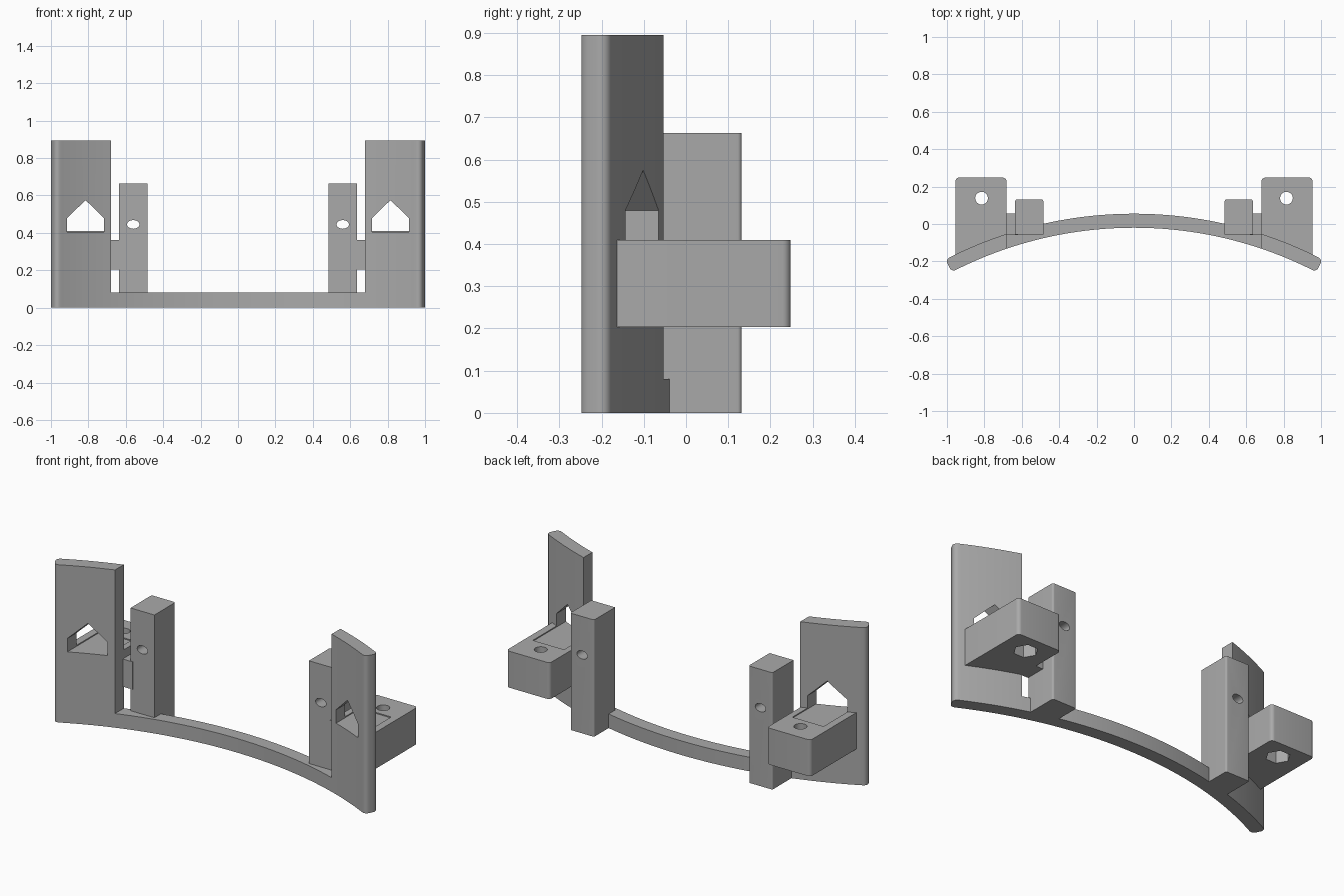
import bpy, bmesh, math
from mathutils import Matrix

if "Cube" in bpy.data.objects:
    bpy.data.objects.remove(bpy.data.objects["Cube"])

R_OUT, R_IN, CY = 2.2, 2.125, -2.145   # curved bar radii and centre on the y axis

grey = bpy.data.materials.new("grey plastic")
grey.diffuse_color = (0.4, 0.4, 0.4, 1)
grey.use_nodes = True
grey.node_tree.nodes["Principled BSDF"].inputs["Base Color"].default_value = grey.diffuse_color


def arc(r, x0, x1, n=24):
    """Points on a circle around (0, CY) from x0 to x1."""
    a0, a1 = math.asin(x0 / r), math.asin(x1 / r)
    return [(r * math.sin(a0 + (a1 - a0) * i / n),
             CY + r * math.cos(a0 + (a1 - a0) * i / n)) for i in range(n + 1)]


def fillet(cx, cy, r, a0, a1, n=6):
    """Rounded corner points, angles in radians."""
    return [(cx + r * math.cos(a0 + (a1 - a0) * i / n),
             cy + r * math.sin(a0 + (a1 - a0) * i / n)) for i in range(n + 1)]


def prism(name, pts, lo, hi, along_y=False):
    """Extrude a closed outline along z, or an (x, z) outline along y."""
    bm = bmesh.new()
    face = bm.faces.new([bm.verts.new((p[0], p[1], lo)) for p in pts])
    top = bmesh.ops.extrude_face_region(bm, geom=[face])["geom"]
    bmesh.ops.translate(bm, vec=(0, 0, hi - lo),
                        verts=[v for v in top if isinstance(v, bmesh.types.BMVert)])
    if along_y:
        bmesh.ops.transform(bm, matrix=Matrix(((1, 0, 0, 0), (0, 0, 1, 0),
                                               (0, 1, 0, 0), (0, 0, 0, 1))), verts=bm.verts)
    bmesh.ops.recalc_face_normals(bm, faces=bm.faces)
    me = bpy.data.meshes.new(name)
    bm.to_mesh(me)
    bm.free()
    me.materials.append(grey)
    ob = bpy.data.objects.new(name, me)
    bpy.context.collection.objects.link(ob)
    return ob


def finish(ob, cutters=(), mirror=True):
    """Cut the holes, mirror to the other side, and smooth the curved faces."""
    for c in cutters:
        m = ob.modifiers.new("cut", 'BOOLEAN')
        m.operation, m.solver, m.object = 'DIFFERENCE', 'EXACT', c
    if mirror:
        m = ob.modifiers.new("mirror", 'MIRROR')
        m.use_mirror_merge = False
    bpy.ops.object.select_all(action='DESELECT')
    ob.select_set(True)
    bpy.context.view_layer.objects.active = ob
    bpy.ops.object.convert(target='MESH')
    bpy.ops.object.shade_smooth_by_angle(angle=math.radians(30))


def ellipse(cx, cy, rx, ry, n, phase=0):
    return [(cx + rx * math.cos(phase + math.tau * i / n),
             cy + ry * math.sin(phase + math.tau * i / n)) for i in range(n)]


def back_rounded(x0, x1, y1, r):
    """Back edge from x1 to x0 with rounded corners."""
    return (fillet(x1 - r, y1 - r, r, 0, math.pi / 2)
            + fillet(x0 + r, y1 - r, r, math.pi / 2, math.pi))


# Cutters: house-shaped window with a shallow recess, bolt hole, nut pocket, post hole
window = prism("window_cutter", [(0.717, 0.404), (0.913, 0.404), (0.913, 0.48),
                                 (0.815, 0.575), (0.717, 0.48)], -0.4, 0.07, True)
bolt = prism("bolt_cutter", ellipse(0.815, 0.138, 0.034, 0.034, 32), 0.1, 0.6)
nut = prism("nut_cutter", ellipse(0.815, 0.138, 0.063, 0.063, 6), 0.1, 0.28)
slot = prism("post_hole_cutter", ellipse(0.56, 0.445, 0.033, 0.023, 32), -0.3, 0.4, True)

# Curved bar along the bottom
bar = prism("curved_bar", arc(R_IN, -0.68, 0.68, 64) + arc(R_OUT, 0.68, -0.68, 64), 0, 0.08)
finish(bar, mirror=False)

# Tall curved side panels with rounded outer ends
RC = 0.025
tilt = math.asin((1 - RC) / (R_OUT - RC))
ends = [(r * math.sin(tilt), CY + r * math.cos(tilt)) for r in (R_IN + RC, R_OUT - RC)]
outline = (arc(R_IN, 0.68, R_IN * math.sin(tilt))[:-1]
           + fillet(*ends[0], RC, -math.pi / 2 - tilt, -tilt)
           + fillet(*ends[1], RC, -tilt, math.pi / 2 - tilt)
           + arc(R_OUT, R_OUT * math.sin(tilt), 0.68)[1:])
panel = prism("side_panel", outline, 0, 0.895)
finish(panel, [window])

# Nut blocks behind the panels
block = prism("nut_block", arc(R_OUT - 0.01, 0.682, 0.955) + back_rounded(0.682, 0.955, 0.248, 0.02),
              0.203, 0.41)
finish(block, [window, bolt, nut])

# Square posts with a cross hole
post = prism("post", [(0.485, -0.057), (0.635, -0.057)] + back_rounded(0.485, 0.635, 0.132, 0.01),
             0, 0.663)
finish(post, [slot])

# Short links joining post and panel
link = prism("link", [(0.62, -0.06), (0.70, -0.06), (0.70, 0.055), (0.62, 0.055)], 0.205, 0.362)
finish(link)

# Cutters are no longer needed
for c in (window, bolt, nut, slot):
    bpy.data.objects.remove(c)
